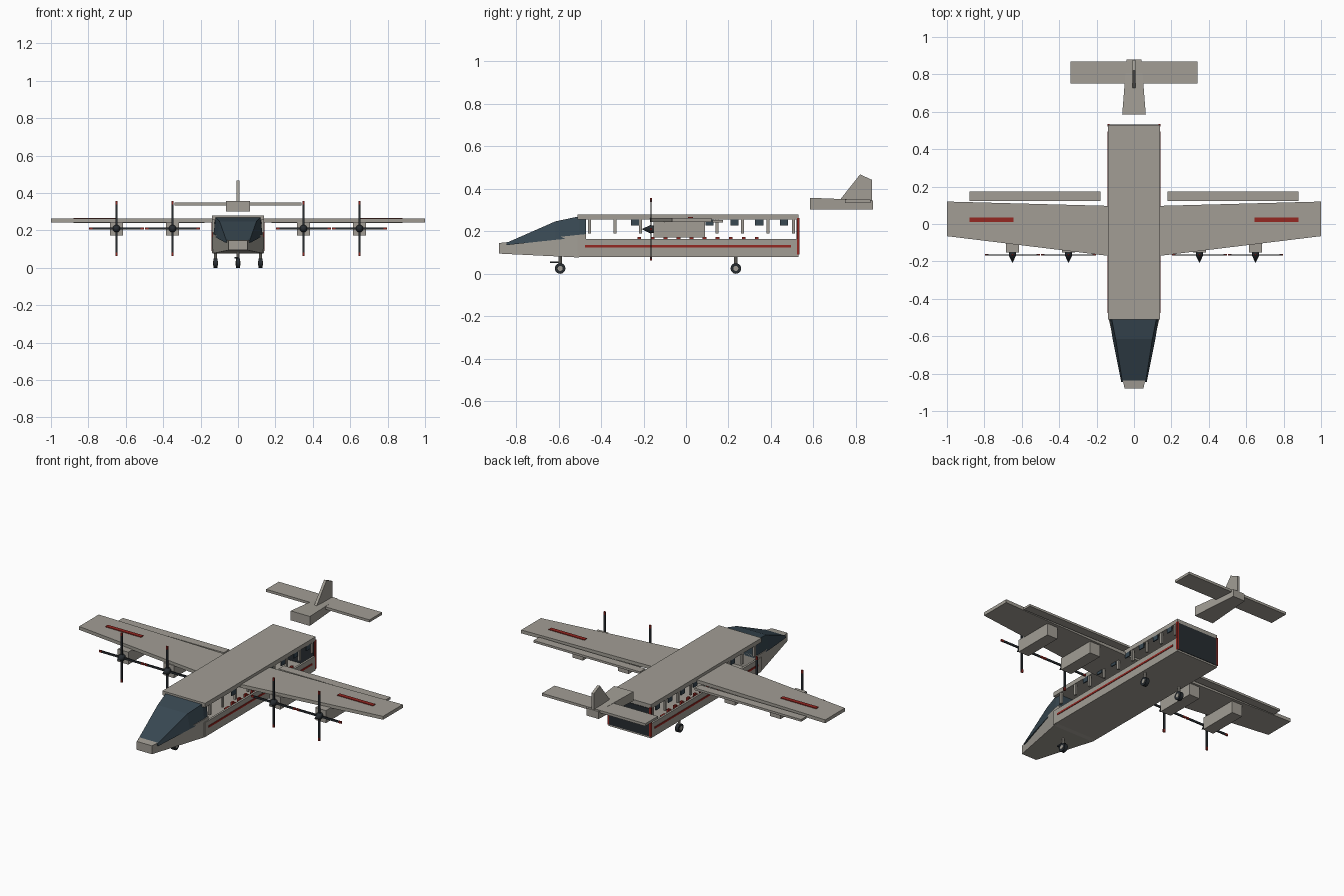
import bpy, bmesh
from math import pi

if "Cube" in bpy.data.objects:
    bpy.data.objects.remove(bpy.data.objects["Cube"])

def mat(name, c):
    m = bpy.data.materials.new(name)
    m.diffuse_color = (*c, 1)
    m.use_nodes = True
    m.node_tree.nodes["Principled BSDF"].inputs["Base Color"].default_value = m.diffuse_color
    return m

GREY = mat("hull_grey", (0.36, 0.34, 0.30))
GLASS = mat("glass", (0.04, 0.065, 0.085))
DARK = mat("dark", (0.02, 0.025, 0.03))
RED = mat("red", (0.3, 0.02, 0.015))

def mesh(name, verts, faces, m):
    me = bpy.data.meshes.new(name)
    me.from_pydata(verts, [], faces)
    bm = bmesh.new()
    bm.from_mesh(me)
    bmesh.ops.recalc_face_normals(bm, faces=bm.faces)
    bm.to_mesh(me)
    bm.free()
    me.materials.append(m)
    ob = bpy.data.objects.new(name, me)
    bpy.context.collection.objects.link(ob)
    return ob

def loft(name, rings, m):
    """Closed solid through a list of equally sized rings of points."""
    n = len(rings[0])
    faces = [[i * n + j, i * n + (j + 1) % n, (i + 1) * n + (j + 1) % n, (i + 1) * n + j]
             for i in range(len(rings) - 1) for j in range(n)]
    faces += [list(range(n)), [(len(rings) - 1) * n + j for j in range(n)]]
    return mesh(name, [p for r in rings for p in r], faces, m)

def rect(y, wb, wt, z0, z1):
    return [(-wb, y, z0), (wb, y, z0), (wt, y, z1), (-wt, y, z1)]

def box(name, x0, x1, y0, y1, z0, z1, m=GREY):
    return loft(name, [[(x0, y, z0), (x1, y, z0), (x1, y, z1), (x0, y, z1)] for y in (y0, y1)], m)

def cyl(name, loc, r, h, axis, m, r2=None, n=16):
    rot = {'x': (0, pi / 2, 0), 'y': (pi / 2, 0, 0), 'z': (0, 0, 0)}[axis]
    bpy.ops.mesh.primitive_cone_add(vertices=n, radius1=r, radius2=r if r2 is None else r2,
                                    depth=h, location=loc, rotation=rot)
    ob = bpy.context.object
    ob.name = name
    ob.data.materials.append(m)
    bpy.ops.object.shade_smooth_by_angle()
    return ob

# fuselage: open trough with separate roof
box("floor", -0.14, 0.14, -0.51, 0.53, 0.08, 0.10)
box("roof", -0.14, 0.14, -0.51, 0.53, 0.255, 0.28)
box("rear_ramp", -0.133, 0.133, 0.52, 0.533, 0.09, 0.256, DARK)

# nose and windshield
loft("nose", [rect(-0.88, 0.05, 0.05, 0.095, 0.145), rect(-0.51, 0.135, 0.135, 0.077, 0.183),
              rect(-0.47, 0.135, 0.135, 0.082, 0.187)], GREY)
loft("windshield", [rect(-0.845, 0.068, 0.062, 0.135, 0.146), rect(-0.615, 0.114, 0.098, 0.16, 0.247),
                    rect(-0.505, 0.132, 0.12, 0.17, 0.27), rect(-0.47, 0.132, 0.12, 0.17, 0.27)], GLASS)

# fuselage sides
for s in (-1, 1):
    def side(name, xa, xb, *rest):
        return box(name, min(s * xa, s * xb), max(s * xa, s * xb), *rest)
    side("side_wall", 0.128, 0.14, -0.51, 0.53, 0.08, 0.165, GREY)
    side("side_stripe", 0.138, 0.143, -0.475, 0.495, 0.124, 0.135, RED)
    side("rear_edge_trim", 0.132, 0.142, 0.522, 0.534, 0.09, 0.262, RED)
    for i in range(9):
        y = -0.454 + 0.12 * i
        side("window_post", 0.126, 0.138, y - 0.007, y + 0.007, 0.19, 0.258, GREY)
    for i in range(7):
        y = -0.24 + 0.117 * i
        side("window", 0.134, 0.14, y - 0.019, y + 0.019, 0.227, 0.256, GLASS)
    for i in range(10):
        y = -0.22 + 0.0615 * i
        side("seat", 0.075, 0.125, y - 0.02, y + 0.02, 0.10, 0.13, RED)
        side("seat_back", 0.112, 0.125, y - 0.009, y + 0.009, 0.13, 0.174, RED)

# wing with separate flaps
loft("wing", [[(x, a, 0.243), (x, b, 0.243), (x, b, 0.263), (x, a, 0.263)]
              for x, a, b in ((-1, -0.065, 0.12), (-0.14, -0.17, 0.097), (0.14, -0.17, 0.097), (1, -0.065, 0.12))], GREY)
for s in (-1, 1):
    xs = sorted((s * 0.18, s * 0.88))
    box("flap", *xs, 0.124, 0.175, 0.241, 0.254)
    xs = sorted((s * 0.645, s * 0.88))
    box("wing_marking", *xs, 0.01, 0.034, 0.262, 0.267, RED)

# engines and propellers
for x in (-0.65, -0.35, 0.35, 0.65):
    z = 0.21
    box("engine_nacelle", x - 0.035, x + 0.035, -0.152, 0.09, 0.172, 0.246)
    cyl("spinner", (x, -0.188, z), 0.0, 0.042, 'y', DARK, 0.02).rotation_euler[0] = -pi / 2
    cyl("propeller_hub", (x, -0.16, z), 0.018, 0.02, 'y', DARK)
    box("blade_vertical", x - 0.006, x + 0.006, -0.168, -0.162, z - 0.14, z + 0.14, DARK)
    box("blade_horizontal", x - 0.14, x + 0.14, -0.168, -0.162, z - 0.006, z + 0.006, DARK)
    for dx, dz in ((1, 0), (-1, 0), (0, 1), (0, -1)):
        px, pz = x + dx * 0.138, z + dz * 0.138
        wx, wz = (0.009, 0.006) if dx else (0.006, 0.009)
        box("blade_tip", px - wx, px + wx, -0.169, -0.161, pz - wz, pz + wz, RED)

# spinner cones point forward
for ob in bpy.data.objects:
    if ob.name.startswith("spinner"):
        ob.rotation_euler[0] = pi / 2
        for v in ob.data.vertices:
            v.co.z = abs(v.co.z) if v.co.xy.length < 0.001 else -abs(v.co.z)

# tail boom, tailplane, fin
loft("tail_boom", [rect(0.585, 0.063, 0.063, 0.302, 0.358), rect(0.88, 0.04, 0.04, 0.302, 0.346)], GREY)
box("tailplane", -0.34, 0.34, 0.75, 0.868, 0.334, 0.349)
loft("tail_fin", [[(x, 0.72, 0.342), (x, 0.82, 0.468), (x, 0.877, 0.442), (x, 0.877, 0.342)]
                  for x in (-0.008, 0.008)], GREY)

# landing gear
for x, y in ((0, -0.593), (-0.12, 0.235), (0.12, 0.235)):
    cyl("gear_strut", (x, y, 0.055), 0.008, 0.07, 'z', GREY, n=10)
    cyl("wheel", (x, y, 0.025), 0.025, 0.022, 'x', DARK, n=20)
    cyl("wheel_hub", (x, y, 0.025), 0.012, 0.025, 'x', GREY, n=12)
box("nose_gear_link", -0.018, 0.004, -0.64, -0.59, 0.05, 0.059, DARK)
